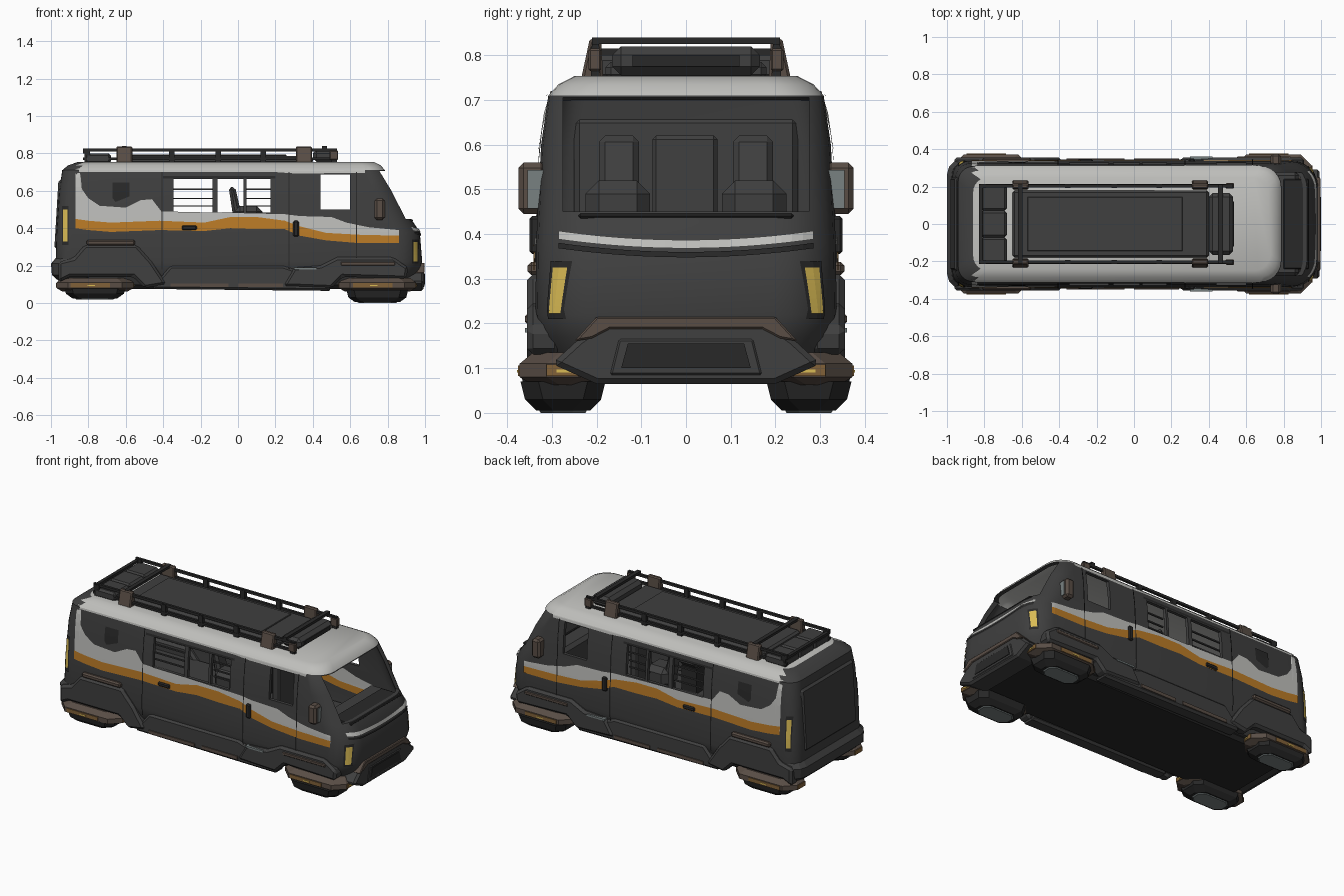
import bpy, bmesh, math
from mathutils import Matrix

if "Cube" in bpy.data.objects:
    bpy.data.objects.remove(bpy.data.objects["Cube"])


def material(name, r, g, b):
    m = bpy.data.materials.new(name)
    m.use_nodes = True
    m.diffuse_color = (r, g, b, 1)
    m.node_tree.nodes["Principled BSDF"].inputs["Base Color"].default_value = (r, g, b, 1)
    return m


DARK = material("charcoal paint", .05, .05, .05)
BLACK = material("black trim", .022, .022, .022)
WHITE = material("pale grey paint", .52, .52, .5)
ORANGE = material("orange stripe", .5, .2, .02)
BROWN = material("brown metal", .1, .075, .06)
GOLD = material("worn bronze", .22, .12, .04)
YELLOW = material("yellow lamp", .7, .5, .09)
GREY = material("mirror grey", .19, .22, .22)


def finish(name, bm, mat, bevel=0, normals=True):
    if normals:
        bmesh.ops.recalc_face_normals(bm, faces=bm.faces)
    mesh = bpy.data.meshes.new(name)
    bm.to_mesh(mesh)
    bm.free()
    ob = bpy.data.objects.new(name, mesh)
    bpy.context.collection.objects.link(ob)
    mesh.materials.append(mat)
    if bevel:
        mod = ob.modifiers.new("edge bevel", "BEVEL")
        mod.width = bevel
        mod.segments = 1
    return ob


def add_box(bm, a, b):
    size = [abs(q - p) for p, q in zip(a, b)]
    mid = [(p + q) / 2 for p, q in zip(a, b)]
    bmesh.ops.create_cube(bm, size=1, matrix=Matrix.Translation(mid) @ Matrix.Diagonal((*size, 1)))


def boxes(name, mat, pairs, both=False, bevel=0):
    bm = bmesh.new()
    for a, b in pairs:
        add_box(bm, a, b)
        if both:
            add_box(bm, (a[0], -a[1], a[2]), (b[0], -b[1], b[2]))
    return finish(name, bm, mat, bevel)


def prism(name, mat, axis, pts, lo, hi, both=False, bevel=0):
    """Extrude an outline along x (outline in y, z) or y (outline in x, z)."""
    place = {"x": lambda p, d: (d, *p), "y": lambda p, d: (p[0], d, p[1])}[axis]
    bm = bmesh.new()
    for side in ((1, -1) if both else (1,)):
        ends = []
        for d in (lo, hi):
            corners = [place(p, d) for p in pts]
            ends.append([bm.verts.new((x, y * side, z)) for x, y, z in corners])
        for ring in ends:
            bm.faces.new(ring)
        for i in range(len(pts)):
            bm.faces.new((ends[0][i - 1], ends[0][i], ends[1][i], ends[1][i - 1]))
    return finish(name, bm, mat, bevel)


def loft(name, mat, rings, seg=6, mirror=False):
    """Stack rounded rectangles given as z, x0, x1, y0, y1, front radius, rear radius."""
    bm = bmesh.new()
    for side in ((1, -1) if mirror else (1,)):
        loops = []
        for z, x0, x1, y0, y1, rf, rr in rings:
            corners = ((x1 - rf, y1 - rf, rf), (x0 + rr, y1 - rr, rr),
                       (x0 + rr, y0 + rr, rr), (x1 - rf, y0 + rf, rf))
            loop = []
            for q, (cx, cy, r) in enumerate(corners):
                for i in range(seg + 1):
                    t = math.pi / 2 * (q + i / seg)
                    loop.append(bm.verts.new((cx + r * math.cos(t), side * (cy + r * math.sin(t)), z)))
            loops.append(loop)
        for low, high in zip(loops, loops[1:]):
            for i in range(len(low)):
                bm.faces.new((low[i - 1], low[i], high[i], high[i - 1]))
        bm.faces.new(loops[0])
        bm.faces.new(loops[-1])
    return finish(name, bm, mat)


# Body shell: height, rear x, front x, half width, front radius
PROFILE = [(.1, -.93, .93, .29, .14), (.17, -.97, .97, .33, .14), (.22, -.975, .985, .337, .14),
           (.38, -.97, .972, .335, .14), (.45, -.965, .925, .332, .14), (.6, -.955, .85, .324, .13),
           (.71, -.94, .785, .308, .11), (.735, -.91, .765, .285, .1), (.753, -.86, .73, .25, .09)]
REAR_R = .08
body = loft("body_shell", DARK, [(z, a, b, -w, w, r, REAR_R) for z, a, b, w, r in PROFILE])
body.data.materials.append(WHITE)
for f in body.data.polygons:
    if f.center.z > .71 and f.center.x > -.85:
        f.material_index = 1
shell = body.modifiers.new("wall", "SOLIDIFY")
shell.thickness = .02
shell.offset = -1

# Window and windscreen openings
SIDE_WINDOWS = [(-.345, -.135, .485, .663), (-.11, .03, .485, .663), (.045, .175, .485, .663), (.44, .6, .5, .687)]
cutter = boxes("window_cutter", DARK, [((a, -1, c), (b, 1, d)) for a, b, c, d in SIDE_WINDOWS]
               + [((.68, -.275, .45), (1.2, .275, .705))])
cutter.hide_render = True
cut = body.modifiers.new("openings", "BOOLEAN")
cut.operation = "DIFFERENCE"
cut.solver = "EXACT"
cut.object = cutter
bpy.ops.object.select_all(action="DESELECT")
body.select_set(True)
bpy.context.view_layer.objects.active = body
for mod in ("wall", "openings"):
    bpy.ops.object.modifier_apply(modifier=mod)
bpy.data.objects.remove(cutter)
bpy.ops.object.shade_smooth_by_angle(angle=math.radians(30))


def section(z):
    for p, q in zip(PROFILE, PROFILE[1:]):
        if z <= q[0]:
            t = (z - p[0]) / (q[0] - p[0])
            return [u + (v - u) * t for u, v in zip(p, q)]
    return PROFILE[-1]


def side_y(x, z):
    _, x0, x1, w, r = section(z)
    over, rad = (x - x1 + r, r) if x > 0 else (x0 + REAR_R - x, REAR_R)
    if over <= 0:
        return w
    return w - rad + math.sqrt(max(rad * rad - over * over, 0))


def decal(name, mat, cols, lift=.004, rows=6):
    """Painted sheet hugging both flanks, from columns of x, low z, high z."""
    fine = []
    for p, q in zip(cols, cols[1:]):
        n = max(1, math.ceil((q[0] - p[0]) / .02))
        fine += [[u + (v - u) * i / n for u, v in zip(p, q)] for i in range(n)]
    fine.append(cols[-1])
    bm = bmesh.new()
    for side in (1, -1):
        grid = []
        for x, lo, hi in fine:
            zs = [lo + (hi - lo) * j / rows for j in range(rows + 1)]
            grid.append([bm.verts.new((x, side * (side_y(x, z) + lift), z)) for z in zs])
        for a, b in zip(grid, grid[1:]):
            for j in range(rows):
                quad = (a[j], a[j + 1], b[j + 1], b[j])
                bm.faces.new(quad if side * lift > 0 else quad[::-1])
    return finish(name, bm, mat, normals=False)


# Painted flanks, outside and inside
STRIPE = [(-.87, .4, .45), (-.8, .39, .44), (-.68, .38, .43), (-.42, .39, .44), (-.18, .385, .43),
          (-.04, .4, .46), (.1, .395, .46), (.25, .395, .44), (.33, .36, .41), (.47, .335, .375),
          (.65, .32, .365), (.86, .32, .36)]
PALE = [(-.87, .42, .72), (-.845, .42, .72), (-.835, .42, .61), (-.8, .42, .56), (-.74, .42, .52), (-.6, .42, .51),
        (-.52, .42, .55), (-.46, .42, .555), (-.41, .42, .49), (.25, .42, .475), (.33, .4, .465),
        (.5, .36, .46), (.58, .35, .43), (.7, .345, .405), (.86, .345, .39)]
decal("orange_stripe", ORANGE, STRIPE, .0055)
decal("pale_band", WHITE, PALE)
decal("inner_orange_stripe", ORANGE, STRIPE[1:-1], -.025)
decal("inner_pale_band", WHITE, PALE[8:-1], -.023)
decal("pale_roof_edge", WHITE, [(-.85, .7, .72), (.2, .7, .72), (.3, .693, .72), (.68, .695, .72)])
decal("window_top_trim", BLACK, [(-.4, .665, .678), (.2, .665, .678)])
for i, x in enumerate((-.41, .27, .63)):
    decal("door_seam_%d" % (i + 1), BLACK, [(x, .18, .7), (x + .006, .18, .7)], .007, 12)
decal("rear_vent_panel", BLACK, [(-.67, .56, .645), (-.655, .54, .645), (-.58, .57, .645)], .005)

# Lamps set on the rounded corners
decal("front_lamp", YELLOW, [(.938, .222, .325), (.961, .222, .325)], .006)
decal("front_lamp_surround", BLACK, [(.93, .21, .34), (.964, .21, .34)], .004)
decal("rear_lamp", YELLOW, [(-.935, .33, .5), (-.912, .33, .5)], .007)
decal("rear_lamp_surround", BLACK, [(-.94, .31, .52), (-.905, .31, .52)], .005)


def nose_band(name, mat, low, high):
    """Sheet wrapped round the nose, rising towards the corners."""
    bm = bmesh.new()
    line = []
    for i in range(25):
        y = -.285 + .57 * i / 24
        pair = []
        for z in (low + y * y / 4, high + y * y / 4):
            _, _, x1, w, r = section(z)
            over = max(abs(y) - w + r, 0)
            pair.append(bm.verts.new((x1 - r + math.sqrt(r * r - over * over) + .005, y, z)))
        line.append(pair)
    for a, b in zip(line, line[1:]):
        bm.faces.new((a[0], b[0], b[1], a[1]))
    finish(name, bm, mat, normals=False)


nose_band("nose_line", WHITE, .368, .387)
nose_band("nose_shadow_gap", BLACK, .348, .36)
boxes("cowl", BLACK, [((.8, -.24, .435), (.935, .24, .447))], bevel=.004)

# Front and rear bumpers
prism("front_bumper", DARK, "x", [(-.3, .11), (-.2, .065), (.2, .065), (.3, .11), (.24, .165), (.19, .2),
                                  (-.19, .2), (-.24, .165)], .86, .992, bevel=.012)
prism("bumper_brow", BROWN, "x", [(-.25, .16), (-.2, .215), (.2, .215), (.25, .16), (.21, .167), (.17, .188),
                                  (-.17, .188), (-.21, .167)], .88, .998, bevel=.004)
prism("grille_frame", DARK, "x", [(-.17, .085), (.17, .085), (.15, .165), (-.15, .165)], .93, .996, bevel=.004)
prism("grille", BLACK, "x", [(-.145, .1), (.145, .1), (.13, .155), (-.13, .155)], .94, 1)
loft("rear_bumper", DARK, [(z, -x, -.8, -w, w, .02, .08) for z, x, w in
                           ((.11, .95, .31), (.15, .995, .34), (.21, 1, .345), (.24, .975, .335))], 3)
prism("rear_door_panel", DARK, "y", [(-.982, .29), (-.96, .66), (-.92, .66), (-.92, .29)], -.25, .25, bevel=.012)

# Wheel arch flares, sills and underside
prism("rear_flare", DARK, "y", [(-.96, .11), (-.96, .22), (-.88, .24), (-.82, .31), (-.54, .31), (-.46, .22),
                                (-.38, .1), (-.5, .08), (-.56, .14), (-.9, .14)], .29, .356, True, .014)
prism("front_flare", DARK, "y", [(.24, .09), (.3, .19), (.44, .2), (.53, .245), (.83, .245), (.88, .21),
                                 (.91, .19), (.9, .13), (.56, .14), (.5, .08)], .28, .356, True, .014)
boxes("rear_flare_cap", BROWN, [((-.81, .3, .308), (-.55, .354, .338))], True, .008)
boxes("front_flare_cap", BROWN, [((.55, .3, .2), (.84, .36, .22))], True, .004)
prism("sill", DARK, "y", [(-.46, .075), (.5, .065), (.45, .13), (.24, .2), (-.36, .2), (-.42, .13)],
      .26, .345, True, .012)
boxes("sill_strip", BROWN, [((-.36, .3, .085), (-.05, .351, .105)), ((0, .3, .085), (.24, .351, .105))], True)
boxes("sill_step", GREY, [((.3, .3, .18), (.42, .36, .19))], True)
boxes("floor_pan", BLACK, [((-.88, -.27, .075), (.9, .27, .12))], bevel=.02)

# Hover pods with metal collars
for end, x0, x1, drop in (("rear", -.97, -.56, .02), ("front", .54, .95, 0)):
    mid = (x0 + x1) / 2
    loft(end + "_pod_collar", BROWN, [(z, x0 + i, x1 - i, .18 + i, .372 - i, .06, .06) for z, i in
                                      ((.062, .03), (.08, 0), (.11, 0), (.135, .03))], 1, True)
    loft(end + "_pod", BLACK, [(drop + z, mid - h, mid + h, .275 - w, .275 + w, .04, .04) for z, h, w in
                               ((.005, .12, .06), (.03, .155, .085), (.07, .165, .095))], 1, True)
    loft(end + "_pod_pad", GREY, [(drop + z, mid - h, mid + h, .275 - h / 2, .275 + h / 2, .03, .03)
                                  for z, h in ((0, .1), (.02, .125))], 1, True)
    boxes(end + "_pod_band", GOLD, [((mid - .13, .34, .082), (mid + .08, .376, .106))], True)
    boxes(end + "_pod_end_band", GOLD, [((x, .24, .082), (x + .01, .312, .108)) for x in (x0 - .004, x1 - .006)], True)
    boxes(end + "_pod_marker", YELLOW, [((x1, .255, .09), (x1 + .007, .29, .097)),
                                        ((mid - .04, .35, .09), (mid, .378, .096))], True)

# Mirrors and door handles
boxes("mirror_housing", BROWN, [((.73, .312, .445), (.785, .375, .56))], True, .012)
boxes("mirror_glass", GREY, [((.784, .319, .457), (.789, .355, .543))], True)
boxes("door_handle", BLACK, [((.295, .32, .355), (.325, .35, .44)), ((-.3, .32, .39), (-.22, .348, .415))], True, .006)

# Roof rack
boxes("roof_panel", DARK, [((-.65, -.18, .745), (.4, .18, .785))], bevel=.012)
boxes("roof_panel_lid", DARK, [((-.57, -.145, .785), (.26, .145, .793))], bevel=.003)
boxes("front_light_bar", DARK, [((.4, -.165, .755), (.53, .165, .82))], bevel=.02)
boxes("light_bar_lens", BLACK, [((.525, -.12, .775), (.535, .12, .8))])
boxes("rear_roof_box", DARK, [((-.82, y, .745), (-.68, y + .143, .8)) for y in (-.215, -.0715, .072)], bevel=.012)
boxes("rack_rail", BLACK, [((-.83, .195, .81), (.53, .21, .825)), ((-.83, .2, .765), (.53, .215, .778))], True)
boxes("rack_crossbar", BLACK, [((x, -.21, .825), (x + .025, .21, .84)) for x in (-.62, .45)])
boxes("rack_rear_bar", BLACK, [((-.83, -.21, .8), (-.81, .21, .815))])
boxes("rack_post", BLACK, [((x, .193, .75), (x + .03, .213, .82)) for x in (-.82, -.37, -.12, .12, .5)], True)
for end, x in (("rear", -.65), ("front", .31)):
    prism(end + "_rack_bracket", BROWN, "x", [(.185, .745), (.235, .745), (.215, .838), (.19, .838)],
          x, x + .085, True, .006)
boxes("rack_end_clamp", BROWN, [((.49, .19, .765), (.535, .218, .815))], True, .004)

# Cabin interior
boxes("cabin_floor", DARK, [((-.9, -.3, .22), (.85, .3, .25))])
boxes("dashboard", DARK, [((.7, -.28, .25), (.88, .28, .435))], bevel=.02)
boxes("cabin_divider", DARK, [((.28, -.075, .25), (.33, .07, .62))], bevel=.008)
boxes("seat_cushion", DARK, [((-.02, .08, .4), (.13, .225, .52))], True, .03)
boxes("seat_base", BLACK, [((0, .1, .25), (.1, .2, .4))], True)
prism("seat_back", DARK, "y", [(-.02, .42), (.03, .42), (-.015, .62), (-.05, .62)], .105, .195, True, .014)
boxes("cabin_rail", DARK, [((a, .285, z), (b, .295, z + .007)) for a, b in ((-.36, -.13), (.04, .18))
                           for z in (.515, .555, .605)], True)
